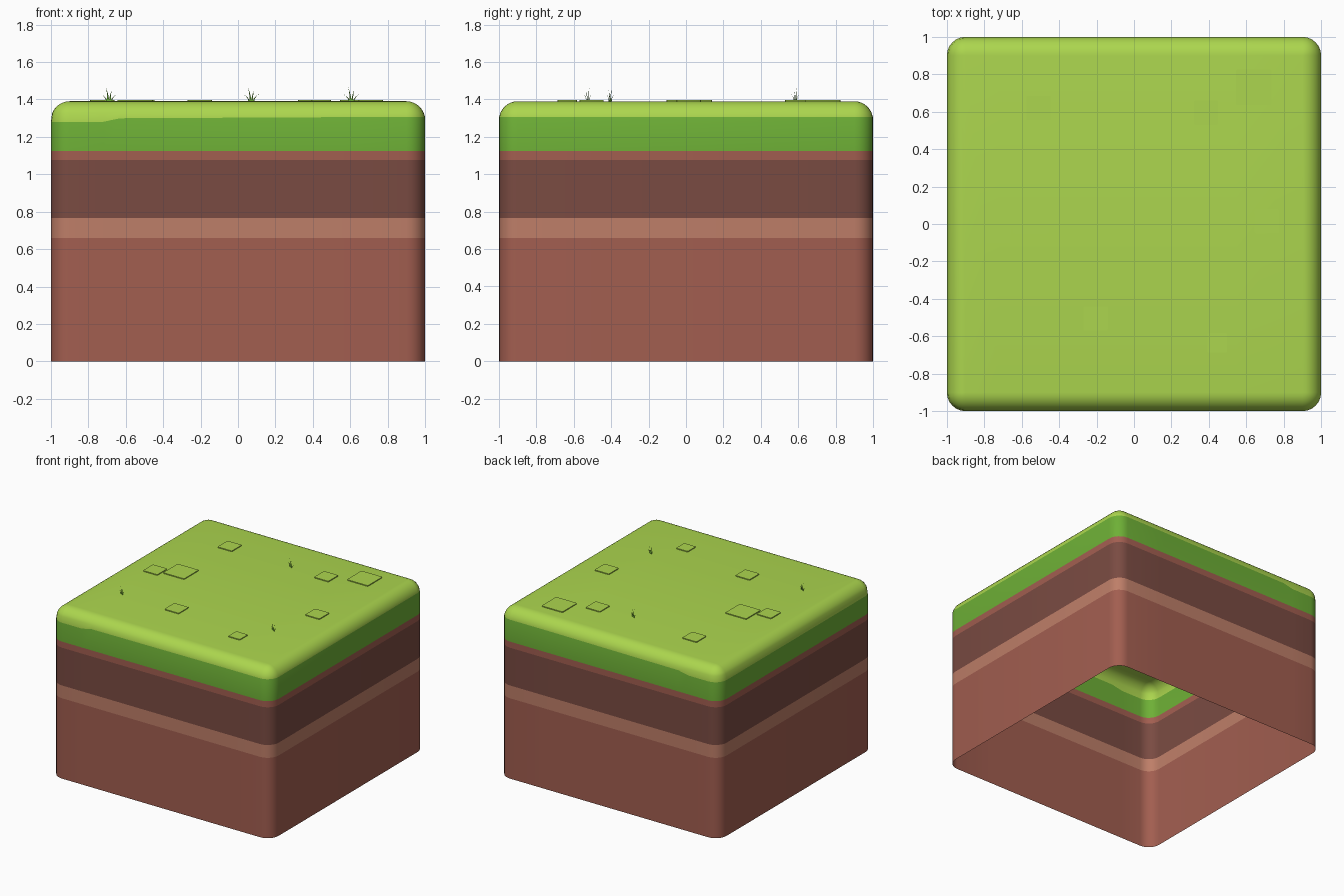
import bpy, bmesh, math
from mathutils import Vector

if "Cube" in bpy.data.objects:
    bpy.data.objects.remove(bpy.data.objects["Cube"])


def material(name, rgb):
    lin = [((c / 255 + 0.055) / 1.055) ** 2.4 for c in rgb]
    m = bpy.data.materials.new(name)
    m.diffuse_color = (*lin, 1)
    m.use_nodes = True
    m.node_tree.nodes["Principled BSDF"].inputs["Base Color"].default_value = m.diffuse_color
    return m


CLAY = material("red clay", (162, 94, 80))
TAN = material("tan soil", (190, 126, 104))
DARK = material("dark soil", (122, 75, 66))
GREEN = material("side grass green", (110, 176, 54))
LIGHT = material("top grass light green", (172, 214, 78))

TOP, R, SEG = 1.39, 0.10, 6


def finish(name, bm, mats, angle=40):
    me = bpy.data.meshes.new(name)
    bm.to_mesh(me)
    bm.free()
    for m in mats:
        me.materials.append(m)
    ob = bpy.data.objects.new(name, me)
    bpy.context.collection.objects.link(ob)
    bpy.ops.object.select_all(action='DESELECT')
    ob.select_set(True)
    bpy.context.view_layer.objects.active = ob
    bpy.ops.object.shade_smooth_by_angle(angle=math.radians(angle))
    return ob


def outline(inset):
    """Rounded square, with extra points along the front and back edges."""
    pts, r, c = [], R - inset, 1 - R
    for k, (sx, sy) in enumerate([(1, 1), (-1, 1), (-1, -1), (1, -1)]):
        for i in range(SEG + 1):
            a = math.pi / 2 * (k + i / SEG)
            pts.append((sx * c + r * math.cos(a), sy * c + r * math.sin(a)))
        if k == 0:
            pts += [(x, 1 - inset) for x in (0.55, -0.63, -0.72)]
        if k == 2:
            pts += [(x, inset - 1) for x in (-0.72, -0.63, 0.55)]
    return pts


def grass_line(x):
    """Lower edge of the light grass dips toward the left side."""
    return 1.305 if x > 0.5 else 1.299 if x > -0.65 else 1.28


# Layered block: open-bottomed shell, one colour per height band
bands = [(0, 0), (0.66, 1), (0.765, 2), (1.075, 0), (1.125, 3), (None, 4)]
rings = [(z, 0, mi) for z, mi in bands]
for i in range(2, SEG + 3):
    a = math.pi / 2 * i / (SEG + 2)
    rings.append((TOP - R + R * math.sin(a), R * (1 - math.cos(a)), 4))

bm = bmesh.new()
prev = None
for z, inset, mi in rings:
    ring = [bm.verts.new((x, y, grass_line(x) if z is None else z))
            for x, y in outline(inset)]
    if prev:
        n = len(ring)
        for i in range(n):
            j = (i + 1) % n
            f = bm.faces.new((prev[i], prev[j], ring[j], ring[i]))
            f.material_index = prev_mi
    prev, prev_mi = ring, mi
bm.faces.new(prev).material_index = 4
bmesh.ops.remove_doubles(bm, verts=bm.verts, dist=0.0005)
finish("layered_ground_block", bm, [CLAY, TAN, DARK, GREEN, LIGHT])

# Thin raised turf squares on the top
tiles = [(-0.51, 0.62, 0.13), (0.385, 0.595, 0.13), (0.64, 0.73, 0.19),
         (-0.725, -0.04, 0.13), (-0.55, 0.045, 0.19), (0.71, 0.015, 0.13),
         (-0.205, -0.505, 0.13), (0.445, -0.635, 0.105)]
for k, (x, y, s) in enumerate(tiles):
    bm = bmesh.new()
    bmesh.ops.create_cube(bm, size=1)
    for v in bm.verts:
        v.co = Vector((x + v.co.x * s, y + v.co.y * s, TOP + v.co.z * 0.014))
    up = [e for e in bm.edges if abs(e.verts[0].co.z - e.verts[1].co.z) > 0.01]
    bmesh.ops.bevel(bm, geom=up, offset=0.008, segments=2, profile=0.5,
                    affect='EDGES')
    finish(f"turf_square_{k + 1}", bm, [LIGHT])

# Grass tufts: flat curved blades (base, sideways lean, height, width)
blades = [(-0.012, -0.035, 0.040, 0.010), (-0.004, -0.014, 0.075, 0.013),
          (0.006, 0.012, 0.062, 0.012), (0.014, 0.036, 0.042, 0.010)]
side = Vector((math.cos(math.radians(-27)), math.sin(math.radians(-27)), 0))
for k, (x, y) in enumerate([(-0.69, -0.525), (0.07, 0.585), (0.605, -0.405)]):
    bm = bmesh.new()
    for b, lean, h, w in blades:
        last = None
        for t in (0, 0.35, 0.7, 1):
            mid = Vector((x, y, TOP - 0.002 + h * t)) + side * (b + lean * t * t)
            half = side * w * 0.5 * (1 - t)
            row = [bm.verts.new(mid - half)]
            if t < 1:
                row.append(bm.verts.new(mid + half))
            if last:
                bm.faces.new(last + row[::-1])
            last = row
    finish(f"grass_tuft_{k + 1}", bm, [GREEN])
